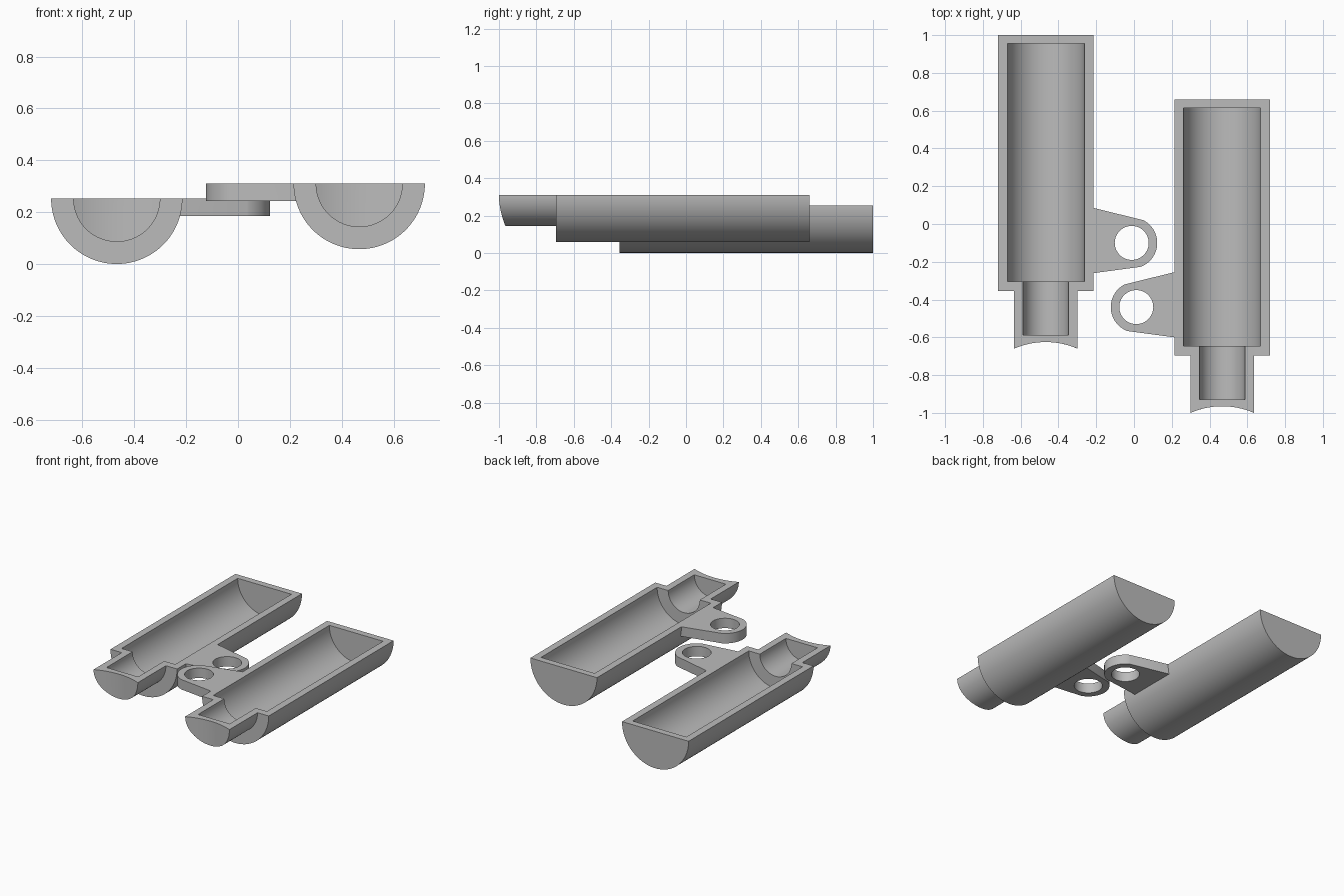
import bpy, bmesh, math
from mathutils import Matrix, Vector

if "Cube" in bpy.data.objects:
    bpy.data.objects.remove(bpy.data.objects["Cube"], do_unlink=True)

grey = bpy.data.materials.new("plain grey")
grey.use_nodes = True
COLOR = (0.5, 0.5, 0.5, 1)
grey.diffuse_color = COLOR
grey.node_tree.nodes["Principled BSDF"].inputs["Base Color"].default_value = COLOR

BODY_R, NECK_R = 0.253, 0.168
NECK_END, SADDLE_R = -0.625, 0.42
SEGMENTS = 64


def finish(bm, name, location):
    bmesh.ops.remove_doubles(bm, verts=bm.verts, dist=1e-5)
    bmesh.ops.recalc_face_normals(bm, faces=bm.faces)
    mesh = bpy.data.meshes.new(name)
    bm.to_mesh(mesh)
    bm.free()
    mesh.materials.append(grey)
    obj = bpy.data.objects.new(name, mesh)
    bpy.context.collection.objects.link(obj)
    obj.location = location
    bpy.ops.object.select_all(action="DESELECT")
    obj.select_set(True)
    bpy.context.view_layer.objects.active = obj
    bpy.ops.object.shade_smooth_by_angle(angle=math.radians(30))
    return obj


def half_shell(name, location):
    """Hollow half bottle: rim section swept half a turn below the rim plane."""
    steps = 10
    mouth = [(NECK_R * (1 - i / steps), NECK_END) for i in range(steps + 1)]
    section = [(0, 1), (BODY_R, 1), (BODY_R, -0.355), (NECK_R, -0.355)] + mouth + [
        (0, -0.588), (0.12, -0.588), (0.12, -0.305),
        (0.204, -0.305), (0.204, 0.955), (0, 0.955)]
    bm = bmesh.new()
    rings = []
    for i in range(SEGMENTS + 1):
        a = math.pi * i / SEGMENTS
        ring = []
        for r, y in section:
            x, z = r * math.cos(a), -r * math.sin(a)
            if y == NECK_END:  # concave saddle on the neck end
                y += math.sqrt(SADDLE_R ** 2 - x * x) - SADDLE_R
            ring.append(bm.verts.new((x, y, z)))
        rings.append(ring)
    count = len(section)
    for a, b in zip(rings, rings[1:]):
        for j in range(count):
            k = (j + 1) % count
            if section[j][0] or section[k][0]:
                bm.faces.new((a[j], a[k], b[k], b[j]))
    # Flat rim on both sides
    bm.faces.new(rings[0])
    bm.faces.new(rings[-1])
    bmesh.ops.dissolve_degenerate(bm, dist=1e-5, edges=bm.edges)
    return finish(bm, name, location)


def hinge_tab(name, location, side):
    """Flat lug with a round hole, its root tucked into the curved shell."""
    centre, outer_r, hole_r, thick = Vector((0.455, -0.1)), 0.135, 0.09, 0.068

    def arc(radius, start, end, n):
        angles = [math.radians(start + (end - start) * i / n) for i in range(n + 1)]
        return [centre + radius * Vector((math.cos(t), math.sin(t))) for t in angles]

    outline = [Vector((BODY_R, -0.26))] + arc(outer_r, -70, 63, 32) + [Vector((BODY_R, 0.085))]
    hole = arc(hole_r, 0, 360, 48)[:-1]
    bm = bmesh.new()
    edges = []
    for loop in (outline, hole):
        verts = [bm.verts.new((p.x, p.y, 0)) for p in loop]
        edges += [bm.edges.new((v, verts[i - 1])) for i, v in enumerate(verts)]
    bmesh.ops.triangle_fill(bm, edges=edges, use_beauty=True)
    grown = bmesh.ops.extrude_face_region(bm, geom=bm.faces[:], use_keep_orig=True)
    for v in grown["geom"]:
        if isinstance(v, bmesh.types.BMVert):
            v.co.z = -thick
            if v.co.x < BODY_R + 0.001:
                v.co.x -= 0.02
    bmesh.ops.transform(bm, matrix=Matrix.Diagonal((side, 1, 1, 1)), verts=bm.verts)
    return finish(bm, name, location)


# The two halves are mirrored, with the left one shifted forward and up
for label, place, side in (("right", (-0.467, 0, 0.254), 1),
                           ("left", (0.467, -0.34, 0.311), -1)):
    half_shell(label + "_half_shell", place)
    hinge_tab(label + "_hinge_tab", place, side)
